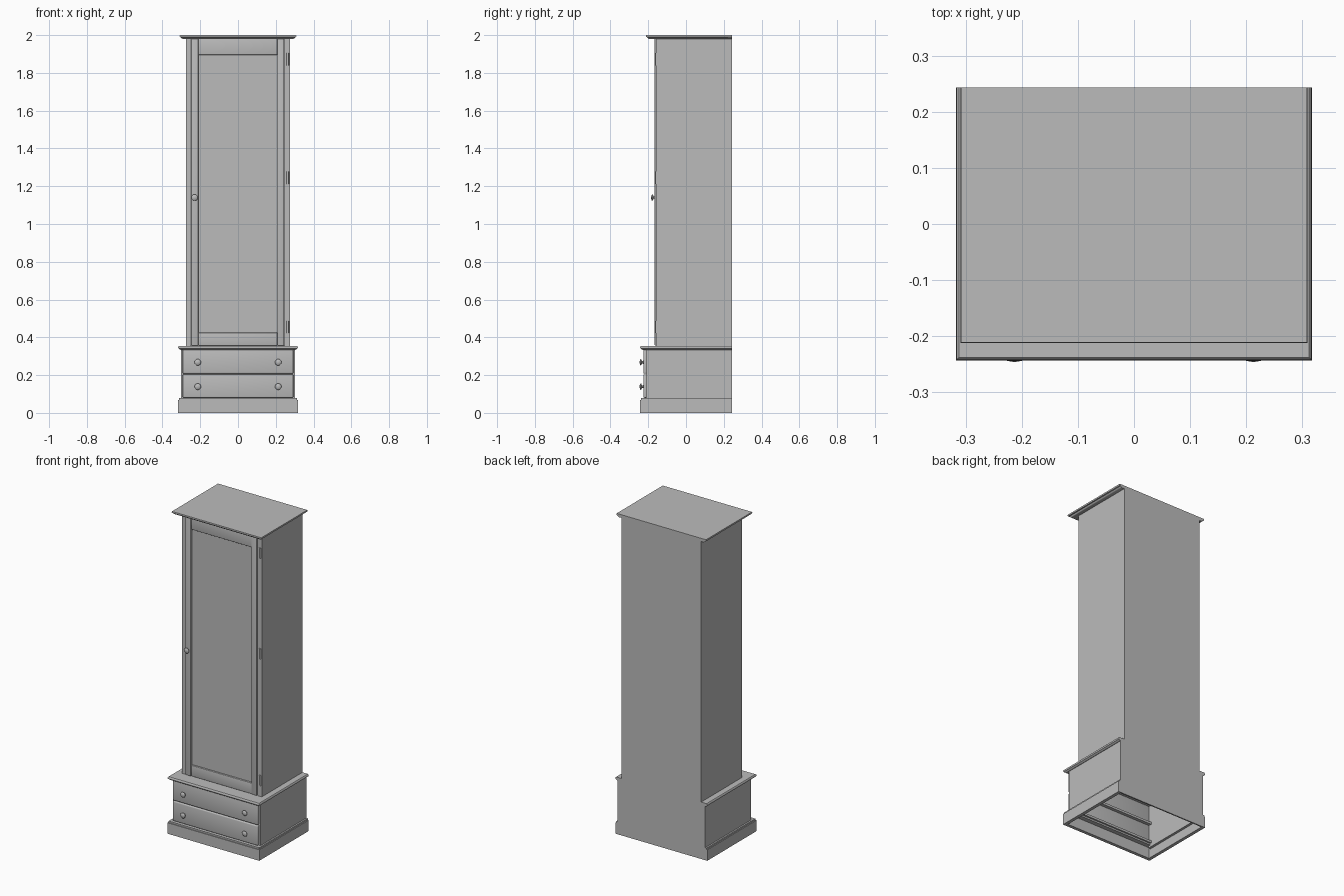
import bpy, bmesh, math
from mathutils import Matrix

cube = bpy.data.objects.get("Cube")
if cube:
    bpy.data.objects.remove(cube, do_unlink=True)

grey = bpy.data.materials.new("plain grey")
grey.use_nodes = True
COLOUR = (0.5, 0.5, 0.5, 1)
grey.diffuse_color = COLOUR
grey.node_tree.nodes["Principled BSDF"].inputs["Base Color"].default_value = COLOUR

BACK = 0.243


def finish(name, bm, smooth=None):
    bmesh.ops.recalc_face_normals(bm, faces=bm.faces)
    mesh = bpy.data.meshes.new(name)
    bm.to_mesh(mesh)
    bm.free()
    mesh.materials.append(grey)
    obj = bpy.data.objects.new(name, mesh)
    bpy.context.collection.objects.link(obj)
    if smooth:
        bpy.ops.object.select_all(action='DESELECT')
        obj.select_set(True)
        bpy.context.view_layer.objects.active = obj
        bpy.ops.object.shade_smooth_by_angle(angle=math.radians(smooth))
    return obj


def box(name, x, y, z, bevel=0):
    """Box from (low, high) ranges, with optional rounded edges."""
    bm = bmesh.new()
    bmesh.ops.create_cube(bm, size=1)
    for v in bm.verts:
        v.co = [r[0] if c < 0 else r[1] for c, r in zip(v.co, (x, y, z))]
    if bevel:
        bmesh.ops.bevel(bm, geom=bm.edges[:], offset=bevel, segments=3,
                        profile=0.5, affect='EDGES')
    return finish(name, bm, 35 if bevel else None)


def moulded_slab(name, half, front, profile):
    """Slab moulded on the front and sides, flat at the back.
    The profile lists (inset, z) from bottom to top."""
    bm = bmesh.new()
    rings = []
    for inset, z in profile:
        w, f = half - inset, front + inset
        rings.append([bm.verts.new(p) for p in
                      ((-w, f, z), (w, f, z), (w, BACK, z), (-w, BACK, z))])
    for a, b in zip(rings, rings[1:]):
        for i in range(4):
            j = (i + 1) % 4
            bm.faces.new((a[i], a[j], b[j], b[i]))
    bm.faces.new(rings[0])
    bm.faces.new(rings[-1])
    return finish(name, bm, 35)


def knob(name, x, y, z):
    """Turned knob whose stem starts at y and points forward."""
    profile = [(0.010, 0), (0.006, 0.003), (0.006, 0.008), (0.015, 0.011),
               (0.017, 0.015), (0.013, 0.019), (0, 0.021)]
    bm = bmesh.new()
    verts = [bm.verts.new((r, 0, h)) for r, h in profile]
    edges = [bm.edges.new(p) for p in zip(verts, verts[1:])]
    bmesh.ops.spin(bm, geom=verts + edges, cent=(0, 0, 0), axis=(0, 0, 1),
                   angle=math.tau, steps=20)
    bmesh.ops.remove_doubles(bm, verts=bm.verts, dist=0.0001)
    bmesh.ops.transform(bm, verts=bm.verts, matrix=Matrix.Translation((x, y, z))
                        @ Matrix.Rotation(math.pi / 2, 4, 'X'))
    return finish(name, bm, 40)


def hinge(name, z):
    """Hinge barrel on the door's left edge."""
    bm = bmesh.new()
    bmesh.ops.create_cone(bm, cap_ends=True, segments=12, radius1=0.006,
                          radius2=0.006, depth=0.065,
                          matrix=Matrix.Translation((0.263, -0.157, z)))
    return finish(name, bm, 40)


# Open plinth with a rounded upper edge
box("plinth_front", (-0.317, 0.317), (-0.243, -0.223), (0, 0.068))
moulded_slab_half = 0.317
for side, s in (("left", 1), ("right", -1)):
    xs = sorted((s * 0.297, s * 0.317))
    box(f"plinth_{side}", xs, (-0.223, BACK), (0, 0.068))
    lip = sorted((s * 0.297, s * 0.312))
    box(f"plinth_lip_{side}", lip, (-0.238, BACK), (0.068, 0.078))
    wall = sorted((s * 0.282, s * 0.302))
    box(f"chest_{side}_side", wall, (-0.210, BACK), (0.055, 0.336))
box("plinth_lip_front", (-0.312, 0.312), (-0.238, -0.195), (0.068, 0.078))

# Hollow chest: back, rails and drawers
box("chest_back", (-0.297, 0.297), (BACK - 0.008, BACK), (0, 0.336))
for name, z in (("lower", 0.078), ("middle", 0.198), ("upper", 0.322)):
    box(f"chest_{name}_rail", (-0.282, 0.282), (-0.208, -0.185), (z, z + 0.014))
for name, z0, z1 in (("lower", 0.080, 0.204), ("upper", 0.208, 0.334)):
    box(f"{name}_drawer_front", (-0.293, 0.293), (-0.226, -0.205), (z0, z1), 0.006)
    for side, s in (("left", 1), ("right", -1)):
        knob(f"{name}_drawer_{side}_knob", s * 0.213, -0.225, (z0 + z1) / 2 - 0.003)

# Ledge over the chest
moulded_slab("chest_top", 0.317, -0.243,
             [(0.012, 0.334), (0.007, 0.338), (0.002, 0.341), (0, 0.346),
              (0.001, 0.351), (0.005, 0.355)])

# Wardrobe carcass with front posts
box("wardrobe_body", (-0.275, 0.275), (-0.140, BACK), (0.355, 1.984))
box("right_post", (-0.275, -0.250), (-0.158, -0.140), (0.355, 1.984))
box("left_post", (0.246, 0.275), (-0.158, -0.140), (0.355, 1.984))

# Framed door
box("door_right_stile", (-0.248, -0.210), (-0.166, -0.140), (0.357, 1.982), 0.003)
box("door_left_stile", (0.208, 0.244), (-0.166, -0.140), (0.357, 1.982), 0.003)
for name, z0, z1 in (("bottom", 0.357, 0.425), ("top", 1.895, 1.982)):
    box(f"door_{name}_rail", (-0.210, 0.208), (-0.163, -0.140), (z0, z1), 0.003)
box("door_panel", (-0.211, 0.209), (-0.152, -0.140), (0.42, 1.90))
knob("door_knob", -0.230, -0.164, 1.14)
for name, z in (("bottom", 0.455), ("middle", 1.245), ("top", 1.872)):
    hinge(f"{name}_hinge", z)

# Cornice
moulded_slab("cornice", 0.309, -0.212,
             [(0.016, 1.980), (0.010, 1.983), (0.007, 1.988), (0.001, 1.990),
              (0, 1.994), (0.001, 2.0)])
